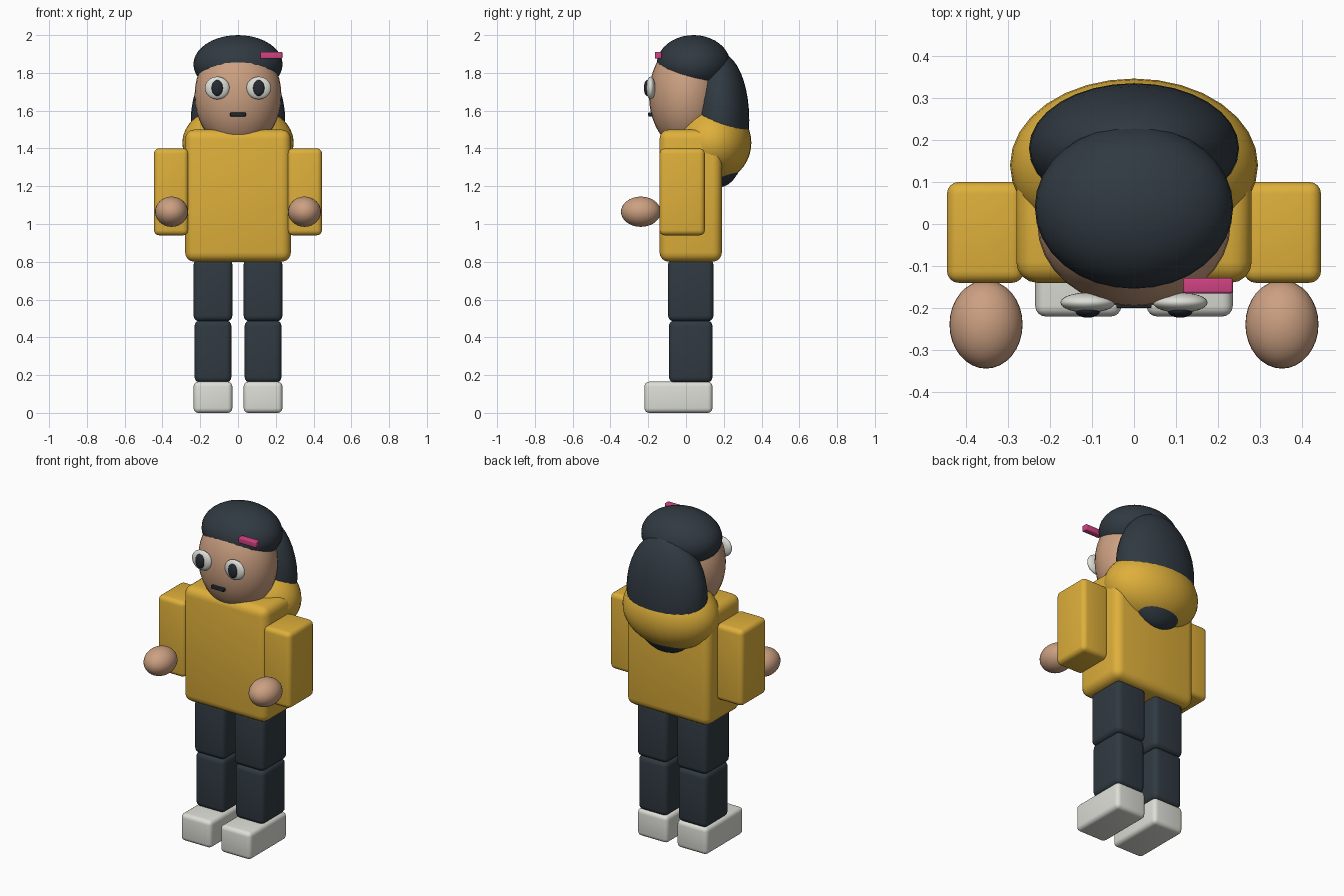
import bpy, bmesh
from mathutils import Vector

if "Cube" in bpy.data.objects:
    bpy.data.objects.remove(bpy.data.objects["Cube"])


def material(name, rgb):
    m = bpy.data.materials.new(name)
    m.diffuse_color = (*rgb, 1)
    m.use_nodes = True
    m.node_tree.nodes["Principled BSDF"].inputs["Base Color"].default_value = m.diffuse_color
    return m


YELLOW = material("mustard_cloth", (0.73, 0.43, 0.043))
DARK = material("charcoal", (0.030, 0.042, 0.054))
SKIN = material("skin", (0.60, 0.35, 0.22))
WHITE = material("off_white", (0.72, 0.73, 0.67))
PINK = material("pink", (0.62, 0.055, 0.22))
BLACK = material("near_black", (0.018, 0.024, 0.032))


def add_object(name, bm, mat):
    mesh = bpy.data.meshes.new(name)
    bm.to_mesh(mesh)
    bm.free()
    mesh.materials.append(mat)
    ob = bpy.data.objects.new(name, mesh)
    bpy.context.collection.objects.link(ob)
    for p in mesh.polygons:
        p.use_smooth = True
    return ob


def ellipsoid(name, centre, radii, mat):
    bm = bmesh.new()
    bmesh.ops.create_uvsphere(bm, u_segments=32, v_segments=20, radius=1)
    for v in bm.verts:
        v.co = Vector(c + r * k for c, r, k in zip(centre, radii, v.co))
    return add_object(name, bm, mat)


def rounded_box(name, lo, hi, bevel, mat):
    bm = bmesh.new()
    bmesh.ops.create_cube(bm, size=1)
    for v in bm.verts:
        v.co = Vector(a + (b - a) * (k + 0.5) for a, b, k in zip(lo, hi, v.co))
    bmesh.ops.bevel(bm, geom=bm.edges[:], offset=bevel, segments=4,
                    profile=0.5, affect='EDGES')
    ob = add_object(name, bm, mat)
    bpy.ops.object.select_all(action='DESELECT')
    ob.select_set(True)
    bpy.context.view_layer.objects.active = ob
    bpy.ops.object.shade_smooth_by_angle(angle=0.6)
    return ob


# Jumper body and hood resting on the back
rounded_box("torso", (-0.28, -0.14, 0.80), (0.28, 0.19, 1.50), 0.05, YELLOW)
ellipsoid("hood", (0, 0.14, 1.43), (0.295, 0.206, 0.21), YELLOW)

# Head, top hair and long back hair
ellipsoid("head", (0, 0, 1.68), (0.23, 0.196, 0.285), SKIN)
ellipsoid("hair_cap", (0, 0.04, 1.845), (0.236, 0.195, 0.155), DARK)
ellipsoid("back_hair", (0, 0.18, 1.55), (0.25, 0.155, 0.355), DARK)

# Mouth and hair clip
rounded_box("mouth", (-0.042, -0.2, 1.57), (0.042, -0.165, 1.59), 0.004, BLACK)
rounded_box("hair_clip", (0.117, -0.165, 1.875), (0.235, -0.128, 1.911), 0.006, PINK)

# Paired parts
for side, s in (("left", 1), ("right", -1)):
    def paired_box(name, x0, x1, y0, y1, z0, z1, bevel, mat):
        xs = sorted((s * x0, s * x1))
        rounded_box(f"{side}_{name}", (xs[0], y0, z0), (xs[1], y1, z1), bevel, mat)

    paired_box("shoe", 0.03, 0.235, -0.22, 0.14, 0.0, 0.165, 0.025, WHITE)
    paired_box("shin", 0.035, 0.23, -0.09, 0.14, 0.16, 0.49, 0.03, DARK)
    paired_box("thigh", 0.03, 0.235, -0.095, 0.145, 0.485, 0.815, 0.03, DARK)
    paired_box("sleeve", 0.262, 0.445, -0.14, 0.10, 0.94, 1.40, 0.028, YELLOW)
    ellipsoid(f"{side}_hand", (s * 0.352, -0.239, 1.065), (0.087, 0.105, 0.08), SKIN)
    ellipsoid(f"{side}_eye", (s * 0.11, -0.187, 1.72), (0.065, 0.024, 0.06), WHITE)
    ellipsoid(f"{side}_pupil", (s * 0.11, -0.206, 1.72), (0.03, 0.017, 0.042), BLACK)
